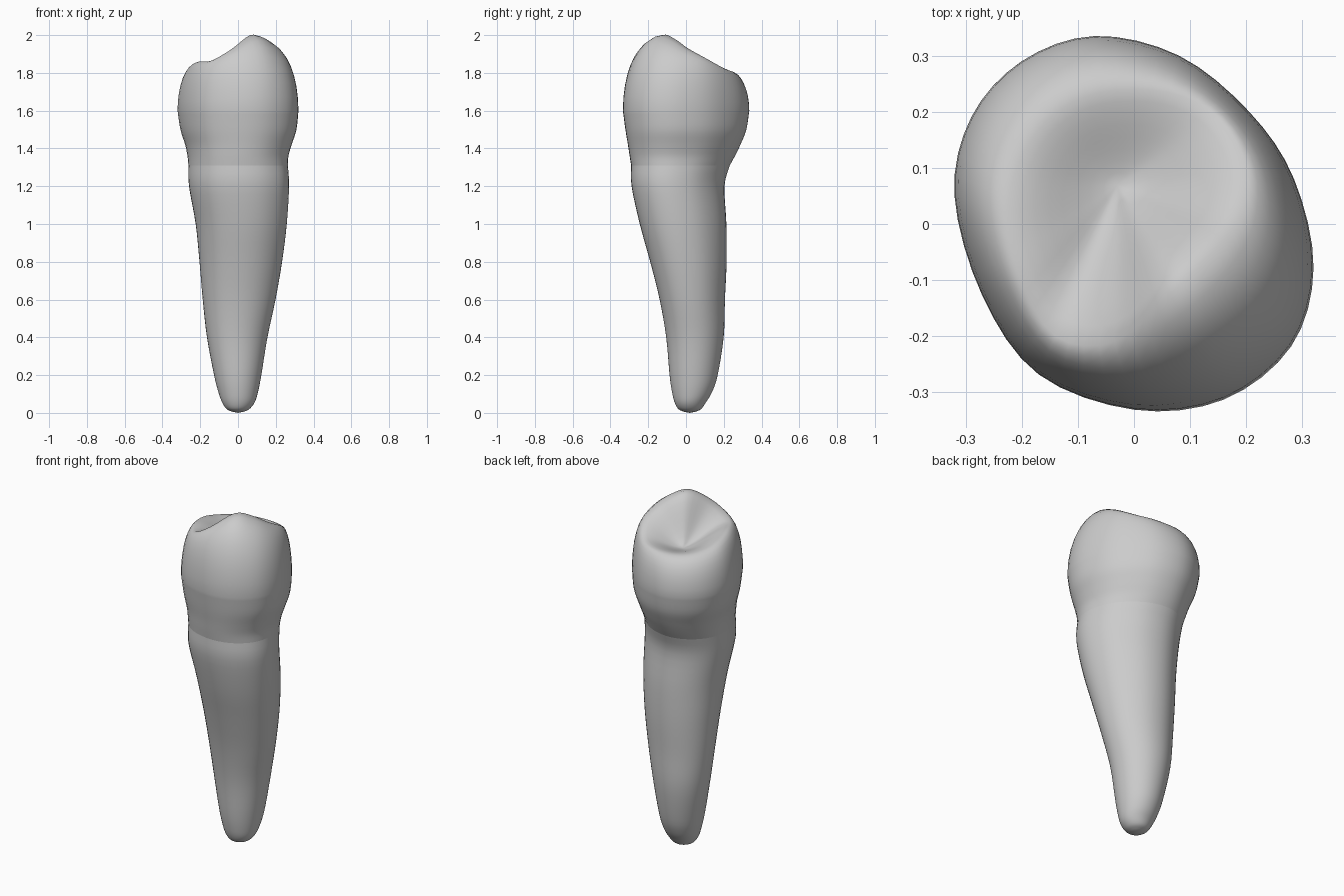
import bpy, bmesh, math
from mathutils import Vector

if "Cube" in bpy.data.objects:
    bpy.data.objects.remove(bpy.data.objects["Cube"])

STEPS = 4  # subdivisions between control points


def catmull(a, b, c, d, t):
    return 0.5 * (2 * b + (c - a) * t + (2 * a - 5 * b + 4 * c - d) * t * t
                  + (3 * b - a - 3 * c + d) * t ** 3)


def smooth_points(points, closed, steps=STEPS):
    p = [Vector(q) for q in points]
    n = len(p)
    get = (lambda i: p[i % n]) if closed else (lambda i: p[max(0, min(n - 1, i))])
    out = [catmull(get(i - 1), get(i), get(i + 1), get(i + 2), k / steps)
           for i in range(n if closed else n - 1) for k in range(steps)]
    return out if closed else out + [p[-1]]


def loft(name, rings, bottom=None, top=None):
    """Skin closed rings; an end given a pole point is closed on it."""
    bm = bmesh.new()
    loops = [[bm.verts.new(v) for v in r] for r in rings]
    n = len(loops[0])
    for a, b in zip(loops, loops[1:]):
        for i in range(n):
            j = (i + 1) % n
            bm.faces.new((a[i], a[j], b[j], b[i]))
    for pole, ring, flip in ((bottom, loops[0], True), (top, loops[-1], False)):
        if pole is not None:
            v = bm.verts.new(pole)
            for i in range(n):
                j = (i + 1) % n
                bm.faces.new((v, ring[j], ring[i]) if flip else (v, ring[i], ring[j]))
    mesh = bpy.data.meshes.new(name)
    bm.to_mesh(mesh)
    bm.free()
    mesh.polygons.foreach_set("use_smooth", [True] * len(mesh.polygons))
    obj = bpy.data.objects.new(name, mesh)
    bpy.context.collection.objects.link(obj)
    return obj


# Widest crown outline and the matching crest loop of the biting surface
outline = smooth_points([
    (.32, -.08), (.285, .08), (.205, .2), (.08, .3), (-.07, .335), (-.2, .29), (-.29, .19),
    (-.32, .05), (-.27, -.13), (-.17, -.27), (0, -.333), (.16, -.315), (.28, -.22)], True)
crest = smooth_points([
    (.185, .01, 1.93), (.2, .1, 1.88), (.15, .19, 1.83), (.06, .235, 1.81),
    (-.06, .235, 1.805), (-.15, .19, 1.81), (-.205, .11, 1.825), (-.225, .02, 1.845),
    (-.205, -.09, 1.86), (-.14, -.2, 1.865), (-.035, -.21, 1.925), (.065, -.125, 2.0),
    (.13, -.06, 1.98)], True)


def section(row, crown_mix):
    """Cross-section from (z, xmin, xmax, ymin, ymax), ellipse to crown outline."""
    z, x0, x1, y0, y1 = row
    pts = []
    for o in outline:
        u = Vector((o.x / .32, o.y / .335))
        u = (u.normalized()).lerp(u, crown_mix)
        pts.append(Vector(((x0 + x1) / 2 + u.x * (x1 - x0) / 2,
                           (y0 + y1) / 2 + u.y * (y1 - y0) / 2, z)))
    return pts


def rows(table):
    return [tuple(r) for r in smooth_points(table, False)]


NECK = (1.31, -.263, .265, -.29, .233)  # where root and crown meet flush

# Root: tapering, leaning back towards the tip
root_rows = rows([
    (.006, -.03, .03, -.01, .05), (.02, -.06, .06, -.04, .08), (.055, -.084, .088, -.06, .105),
    (.11, -.104, .106, -.074, .138), (.2, -.127, .124, -.087, .168),
    (.4, -.165, .157, -.105, .2), (.6, -.188, .2, -.14, .207),
    (.8, -.205, .235, -.19, .216), (1.0, -.225, .26, -.245, .215),
    (1.2, -.26, .272, -.288, .205), NECK])
loft("root", [section(r, r[0] / 1.6) for r in root_rows], bottom=(0, .02, 0))

# Crown: bulging sides, rounded shoulder, then the hollow biting surface
side_rows = rows([
    NECK, (1.36, -.268, .268, -.298, .26), (1.42, -.28, .285, -.307, .289),
    (1.5, -.305, .31, -.32, .32), (1.6, -.32, .32, -.333, .335)])
rings = [section(r, 1 - (1.6 - r[0]) / 1.6) for r in side_rows]
belly = rings[-1]
for k in range(1, 9):
    t = math.radians(90 * k / 8)
    rings.append([Vector((c.x + (o.x - c.x) * math.cos(t), c.y + (o.y - c.y) * math.cos(t),
                          o.z + (c.z - o.z) * math.sin(t))) for o, c in zip(belly, crest)])
fossa = Vector((-.03, .07, 1.765))
for k in range(1, 8):
    s = 1 - k / 8
    h = 0.15 * s + 0.85 * s * s * (3 - 2 * s)
    rings.append([Vector((fossa.x + (c.x - fossa.x) * s, fossa.y + (c.y - fossa.y) * s,
                          fossa.z + (c.z - fossa.z) * h)) for c in crest])
loft("crown", rings, top=fossa)
